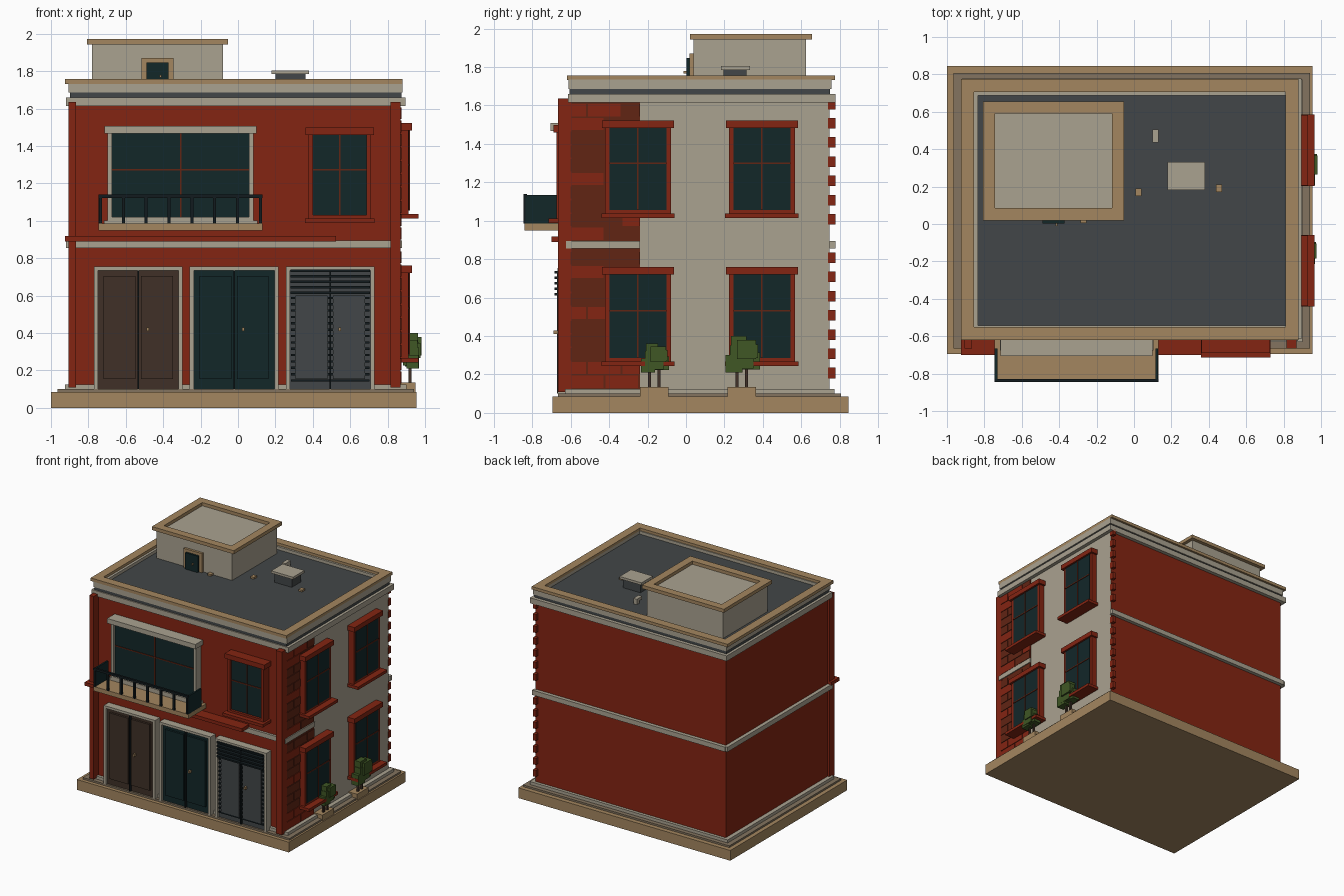
import bpy
import bmesh
import random
from mathutils import Vector

random.seed(4)
default_cube = bpy.data.objects.get("Cube")
if default_cube:
    bpy.data.objects.remove(default_cube, do_unlink=True)


def material(name, red, green, blue):
    mat = bpy.data.materials.new(name)
    mat.use_nodes = True
    colour = (red, green, blue, 1)
    mat.diffuse_color = colour
    mat.node_tree.nodes["Principled BSDF"].inputs["Base Color"].default_value = colour
    return mat


RED = material("brick red", .23, .018, .006)
DARK_RED = material("dark brick", .12, .018, .007)
TAN = material("sandstone", .37, .24, .115)
WHITE = material("pale plaster", .40, .36, .28)
STEP = material("brown stone", .23, .175, .115)
GLASS = material("dark teal", .006, .020, .022)
SLATE = material("slate grey", .055, .062, .065)
BROWN = material("dark wood", .050, .030, .020)
GREEN = material("leaf green", .05, .095, .018)
BLACK = material("black metal", .006, .011, .013)


def boxes(name, mat, *spans):
    """One object made of boxes, each given as (x, y, z) ranges."""
    bm = bmesh.new()
    for span in spans:
        low, high = (Vector(corner) for corner in zip(*span))
        verts = bmesh.ops.create_cube(bm, size=1)["verts"]
        for v in verts:
            v.co = (low + high) / 2 + v.co * (high - low)
    mesh = bpy.data.meshes.new(name)
    bm.to_mesh(mesh)
    bm.free()
    mesh.materials.append(mat)
    obj = bpy.data.objects.new(name, mesh)
    bpy.context.collection.objects.link(obj)
    return obj


def ring(name, mat, x, y, z, width):
    """Rectangular border with an open middle."""
    inner = (y[0] + width, y[1] - width)
    return boxes(name, mat,
                 (x, (y[0], inner[0]), z), (x, (inner[1], y[1]), z),
                 ((x[0], x[0] + width), inner, z), ((x[1] - width, x[1]), inner, z))


FRONT, SIDE, ROOF = -.605, .865, 1.71
WALL_X, WALL_Y = (-.89, SIDE), (FRONT, .747)


def grow(span, amount):
    return (span[0] - amount, span[1] + amount)


def around(middle, half):
    return (middle - half, middle + half)


def on_front(along, depth, z):
    return (along, (FRONT - depth, FRONT + .01), z)


def on_side(along, depth, z):
    return ((SIDE - .01, SIDE + depth), along, z)


# Base, plinth and walls
boxes("base", TAN, ((-1, .955), (-.695, .845), (0, .085)))
boxes("lower_plinth", STEP, (grow(WALL_X, .075), grow(WALL_Y, .06), (.08, .1)))
boxes("upper_plinth", WHITE, (grow(WALL_X, .035), grow(WALL_Y, .025), (.09, .125)))
walls = boxes("walls", RED, (WALL_X, WALL_Y, (.1, 1.7)))
walls.data.materials.append(WHITE)
for face in walls.data.polygons:
    face.material_index = int(face.normal.x > .5)
for name, x in (("left_pillar", (.815, .87)), ("right_pillar", (-.905, -.865))):
    boxes(name, RED, (x, (-.665, -.595), (.11, 1.635)))

# Belt course, cornice and parapet
belt_z = (.855, .895)
boxes("belt_course", WHITE,
      (grow(WALL_X, .012), (FRONT - .02, FRONT), belt_z),
      ((SIDE, SIDE + .012), (FRONT, -.24), belt_z),
      (grow(WALL_X, .012), (WALL_Y[1], WALL_Y[1] + .03), belt_z),
      ((WALL_X[0] - .03, WALL_X[0]), grow(WALL_Y, .02), belt_z))
ring("cornice", WHITE, grow(WALL_X, .03), (-.615, .778), (1.615, 1.66), .1)
ring("cornice_groove", SLATE, grow(WALL_X, .008), (-.606, .75), (1.65, 1.69), .07)
ring("parapet", WHITE, grow(WALL_X, .015), (-.612, .758), (1.685, 1.735), .07)
ring("parapet_coping", TAN, (-.925, .88), (-.62, .775), (1.732, 1.757), .07)
boxes("roof_deck", SLATE, ((-.87, .83), (-.56, .72), (1.66, ROOF)))

# Brickwork panel on the side wall, with a few brighter bricks
boxes("brick_backing", DARK_RED,
      *(on_side((-.6, -.24), .004, z) for z in ((.125, .855), (.895, 1.615))))
pale_bricks, dull_bricks = [], []
ROW = .0715
for storey in (.13, .9):
    for row in range(10):
        y, z = -.6, storey + row * ROW
        if row % 2:
            y -= .09
        while y < -.25:
            span = (max(y, -.6), min(y + .17, -.24))
            brick = on_side(span, .009, (z, z + ROW - .008))
            (pale_bricks if random.random() < .4 else dull_bricks).append(brick)
            y += .18
boxes("bright_bricks", RED, *pale_bricks)
boxes("dull_bricks", DARK_RED, *dull_bricks)

# Toothed corner blocks at the back
boxes("corner_blocks", RED,
      *(((.84, .868), (.74, .778), (.18 + i * .1, .235 + i * .1))
        for i in range(15) if i != 7))


def window(name, place, middle, half, z, frame_mat, depths):
    """Framed window with glass, crossed glazing bars, lintel and sill."""
    glass, frame, lintel, sill = depths
    edge = half + .024
    boxes(name + "_frame", frame_mat,
          place((middle - edge, middle - half), frame, z),
          place((middle + half, middle + edge), frame, z),
          place(around(middle, half + .04), lintel, (z[1], z[1] + .04)),
          place(around(middle, edge), frame, (z[0] - .022, z[0])),
          place(around(middle, half + .043), sill, (z[0] - .042, z[0] - .018)))
    boxes(name + "_glass", GLASS, place(around(middle, half), glass, z))
    centre = (z[0] + z[1]) / 2 + .03
    boxes(name + "_bars", DARK_RED,
          place(around(middle, .004), glass + .005, z),
          place(around(middle, half), glass + .005, around(centre, .004)))


side_depths = (.05, .047, .065, .1)
for label, y in (("front", -.25), ("back", .395)):
    window("upper_side_window_" + label, on_side, y, .148, (1.055, 1.482), RED, side_depths)
    window("lower_side_window_" + label, on_side, y, .148, (.285, .72), RED, side_depths)
window("small_front_window", on_front, .543, .143, (1.03, 1.458), RED, (.05, .07, .085, .11))
window("balcony_window", on_front, -.307, .367, (1.02, 1.468), WHITE, (.05, .07, .1, .07))

# Ledge and balcony
boxes("front_ledge", RED, on_front((-.925, .525), .095, (.89, .918)))
rail_y, rail_x = (-.845, -.828), (-.745, .13)
boxes("balcony_slab", TAN, (rail_x, (-.84, FRONT), (.948, .985)))
posts = [(around(-.735 + i * .122, .008), rail_y, (.985, 1.13)) for i in range(8)]
boxes("balcony_railing", BLACK, (rail_x, rail_y, (1.122, 1.14)), *posts)
for name, x in (("right_railing_panel", -.738), ("left_railing_panel", .122)):
    boxes(name, GLASS, (around(x, .007), (-.835, -.665), (.985, 1.135)))

# Three double doors with pale surrounds
door_z = (.1, .735)
for name, x, mat in (("wooden_door", -.533, BROWN), ("teal_door", -.021, GLASS),
                     ("shutter_door", .493, SLATE)):
    boxes(name + "_surround", WHITE,
          on_front((x - .237, x - .215), .065, door_z),
          on_front((x + .215, x + .237), .065, door_z),
          on_front(around(x, .237), .065, (.735, .755)))
    boxes(name + "_leaves", mat, on_front(around(x, .215), .045, door_z))
    boxes(name + "_gap", BLACK, on_front(around(x, .004), .066, door_z))
    panel_top = .6 if mat == SLATE else .705
    panels = [on_front(around(x + s * .1, .085), .062, (.155, panel_top)) for s in (-1, 1)]
    boxes(name + "_panels", mat, *panels)
    boxes(name + "_handle", TAN, on_front(around(x + .05, .007), .085, (.41, .43)))

# Shutter slats beside and above the door panels
slats = [on_front(around(.493, .21), .056, (z, z + .012))
         for z in (.14 + i * .034 for i in range(14))]
slats += [on_front(around(.493, .212), .08, (z, z + .013))
          for z in (.61 + i * .029 for i in range(5))]
boxes("shutter_slats", BLACK, *slats)

# Stair house on the roof
boxes("stair_house", WHITE, ((-.78, -.08), (.038, .625), (ROOF - .01, 1.945)))
ring("stair_house_coping", TAN, (-.808, -.053), (.02, .655), (1.943, 1.972), .065)
boxes("roof_door_frame", TAN, ((-.515, -.345), (.018, .04), (ROOF, 1.87)))
boxes("roof_door", GLASS, ((-.488, -.372), (.002, .03), (ROOF, 1.847)))
boxes("roof_door_handle", TAN, ((-.42, -.41), (-.012, .01), (1.765, 1.78)))

# Rooftop equipment
boxes("cooling_unit", SLATE, ((.2, .36), (.195, .315), (ROOF, 1.788)))
boxes("cooling_unit_lid", WHITE, ((.178, .38), (.182, .332), (1.785, 1.805)))
boxes("vent_pipe", WHITE, ((.1, .132), (.47, .505), (ROOF, 1.75)),
      ((.1, .132), (.435, .505), (1.73, 1.755)))
for i, (x, y) in enumerate(((.025, .17), (.455, .19), (-.27, .025))):
    boxes("roof_block_%d" % i, TAN, (around(x, .016), around(y, .02), (ROOF, 1.725)))

# Potted shrubs built from stacked blocks
for name, y, size in (("front_shrub", -.165, .8), ("back_shrub", .29, 1)):
    boxes(name + "_planter", TAN, ((.87, .948), around(y, .075), (.08, .135)))
    boxes(name + "_stems", BROWN,
          *((around(.92, .008), around(y + s * .025, .008), (.13, .25)) for s in (-1, 1)))
    crown = []
    for dx, dy, dz, half in ((0, 0, .08, .06), (.01, -.04, .045, .045), (0, .05, .06, .045),
                             (.02, .025, .12, .05), (.01, -.015, .15, .04), (.03, .05, .11, .035)):
        crown.append((around(.925 + dx * size, half * .7), around(y + dy * size, half * size),
                      around(.21 + dz * size, half * size)))
    boxes(name + "_crown", GREEN, *crown)
